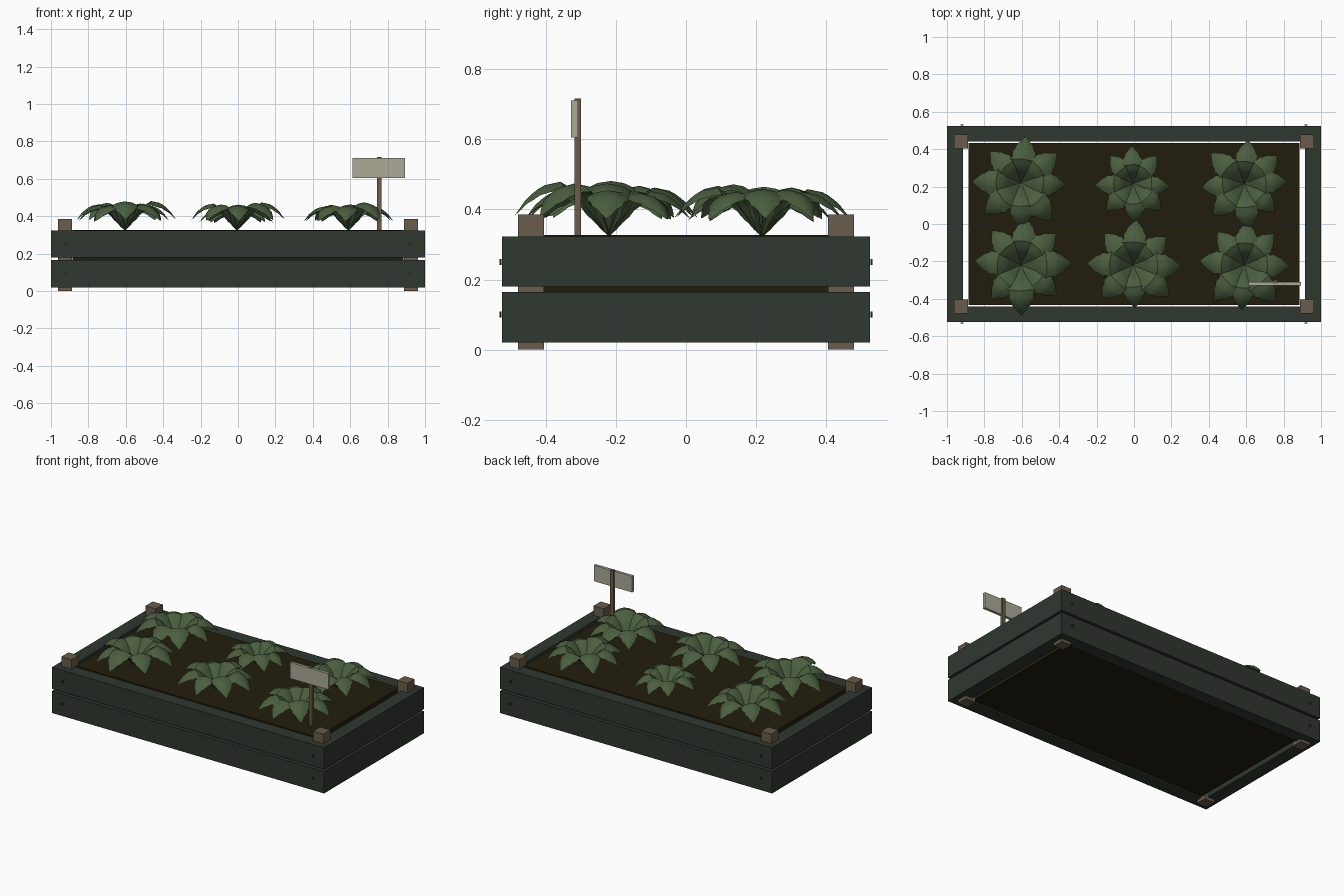
import bpy, bmesh, math, random
from mathutils import Matrix, Vector

if "Cube" in bpy.data.objects:
    bpy.data.objects.remove(bpy.data.objects["Cube"])

random.seed(7)


def material(name, rgb):
    m = bpy.data.materials.new(name)
    m.diffuse_color = (*rgb, 1)
    m.use_nodes = True
    m.node_tree.nodes["Principled BSDF"].inputs["Base Color"].default_value = m.diffuse_color
    return m


PLANK = material("dark green paint", (0.029, 0.038, 0.029))
POST = material("brown wood", (0.14, 0.107, 0.072))
SOIL = material("dark soil", (0.016, 0.012, 0.004))
LEAF = material("leaf green", (0.07, 0.112, 0.05))
SIGN = material("pale sign board", (0.41, 0.40, 0.31))
SCREW = material("dark metal", (0.02, 0.02, 0.02))


def finish(name, bm, mat):
    me = bpy.data.meshes.new(name)
    bm.to_mesh(me)
    bm.free()
    me.materials.append(mat)
    ob = bpy.data.objects.new(name, me)
    bpy.context.collection.objects.link(ob)
    return ob


def box(name, lo, hi, mat):
    bm = bmesh.new()
    bmesh.ops.create_cube(bm, size=1)
    for v in bm.verts:
        v.co = Vector([(a + b) / 2 + c * (b - a) for a, b, c in zip(lo, hi, v.co)])
    return finish(name, bm, mat)


# Planter planks: long sides run full length, ends sit between them
for level, (z0, z1) in {"lower": (0.02, 0.165), "upper": (0.18, 0.323)}.items():
    box(f"{level}_front_plank", (-1, -0.525, z0), (1, -0.44, z1), PLANK)
    box(f"{level}_back_plank", (-1, 0.44, z0), (1, 0.525, z1), PLANK)
    box(f"{level}_left_plank", (-1, -0.44, z0), (-0.913, 0.44, z1), PLANK)
    box(f"{level}_right_plank", (0.913, -0.44, z0), (1, 0.44, z1), PLANK)

# Soil bed
box("soil", (-0.885, -0.433, 0.025), (0.885, 0.433, 0.327), SOIL)

# Corner posts and screw heads
for sx in (-1, 1):
    for sy in (-1, 1):
        x, y = 0.925 * sx, 0.442 * sy
        box("corner_post", (x - 0.037, y - 0.037, 0), (x + 0.037, y + 0.037, 0.386), POST)
        for z in (0.10, 0.25):
            bm = bmesh.new()
            bmesh.ops.create_cone(
                bm, cap_ends=True, segments=12, radius1=0.008, radius2=0.008, depth=0.005,
                matrix=Matrix.Translation((0.92 * sx, 0.5295 * sy, z))
                @ Matrix.Rotation(math.pi / 2, 4, 'X'))
            finish("screw_head", bm, SCREW)

# Sign on a stake
box("sign_stake", (0.743, -0.318, 0.30), (0.767, -0.300, 0.717), POST)
box("sign_board", (0.613, -0.328, 0.605), (0.893, -0.309, 0.711), SIGN)

# Leaf profile: (reach, height, half width) for a plant of reach 0.25
PROFILE = [(0.00, 0.000, 0.004), (0.045, 0.060, 0.030), (0.085, 0.115, 0.052),
           (0.130, 0.143, 0.066), (0.180, 0.132, 0.060), (0.220, 0.100, 0.036),
           (0.252, 0.055, 0.002)]
ROWS = 15


def sample(t):
    f = t * (len(PROFILE) - 1)
    i = min(int(f), len(PROFILE) - 2)
    return Vector(PROFILE[i]).lerp(Vector(PROFILE[i + 1]), f - i)


def add_leaf(bm, angle, size):
    """Arching blade with a raised midrib and a slightly toothed edge."""
    rot = Matrix.Rotation(angle, 4, 'Z')
    lift = random.uniform(0.94, 1.03)
    rows = []
    for k in range(ROWS):
        r, z, w = sample(k / (ROWS - 1))
        w *= 1.06 if k % 2 else 0.95
        row = []
        for s in (-1, -0.5, 0, 0.5, 1):
            p = Vector((r - 0.12 * w * abs(s), s * w, z * lift - 0.32 * w * s * s))
            p.z = max(p.z, 0)
            row.append(bm.verts.new(rot @ (p * size)))
        rows.append(row)
    for a, b in zip(rows, rows[1:]):
        for j in range(4):
            bm.faces.new((a[j], b[j], b[j + 1], a[j + 1]))


# Six leafy plants: x, y, reach
PLANTS = [(-0.605, 0.22, 0.255), (-0.005, 0.215, 0.21), (0.59, 0.215, 0.24),
          (-0.605, -0.22, 0.262), (-0.005, -0.22, 0.25), (0.59, -0.22, 0.25)]
for x, y, reach in PLANTS:
    bm = bmesh.new()
    for i in range(8):
        angle = math.radians(45 * i + random.uniform(-7, 7))
        add_leaf(bm, angle, reach / 0.25 * random.uniform(0.9, 1.03))
    plant = finish("leafy_plant", bm, LEAF)
    plant.location = (x, y, 0.325)
    bpy.ops.object.select_all(action='DESELECT')
    plant.select_set(True)
    bpy.context.view_layer.objects.active = plant
    bpy.ops.object.shade_smooth_by_angle(angle=math.radians(35))
